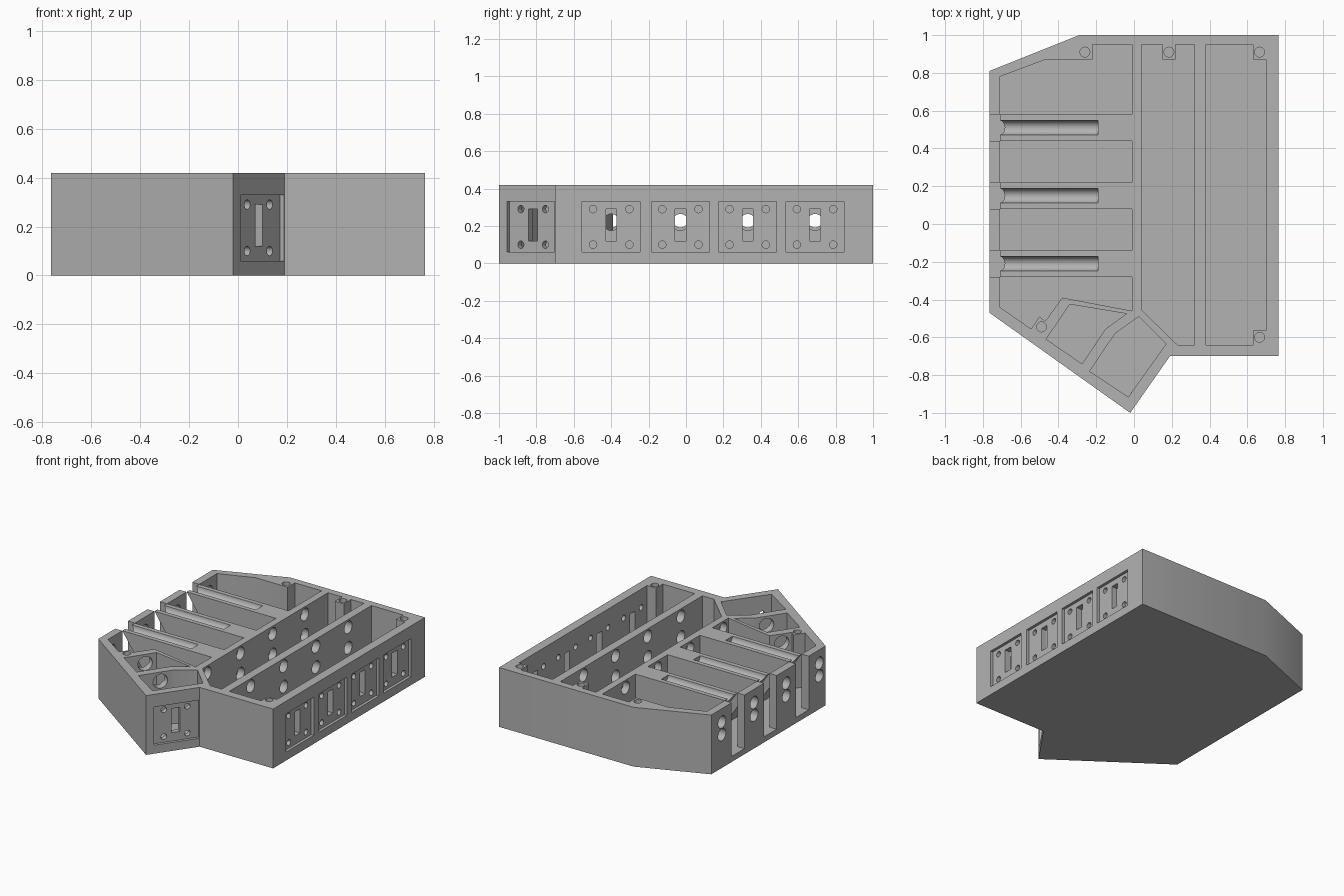
import bpy, bmesh, math
from mathutils import Matrix, Vector

if "Cube" in bpy.data.objects:
    bpy.data.objects.remove(bpy.data.objects["Cube"])

HEIGHT, FLOOR, ABOVE = 0.42, 0.04, 0.5
BAYS = [-0.40, -0.03, 0.33, 0.69]          # centres of the four bays along y
RIBS = [-0.21, 0.15, 0.51]                 # centres of the solid ribs between them

# Colour
grey = bpy.data.materials.new("light_grey")
grey.use_nodes = True
grey.diffuse_color = (0.45, 0.45, 0.45, 1)
grey.node_tree.nodes["Principled BSDF"].inputs["Base Color"].default_value = (0.45, 0.45, 0.45, 1)


# Helpers
def prism(bm, pts, low, high, frame=Matrix()):
    """Extrude a closed outline from low to high along the local z of frame."""
    bottom = [bm.verts.new(frame @ Vector((x, y, low))) for x, y in pts]
    top = [bm.verts.new(frame @ Vector((x, y, high))) for x, y in pts]
    n = len(pts)
    bm.faces.new(bottom[::-1])
    bm.faces.new(top)
    for i in range(n):
        j = (i + 1) % n
        bm.faces.new((bottom[i], bottom[j], top[j], top[i]))


def rect(x0, x1, y0, y1):
    return [(x0, y0), (x1, y0), (x1, y1), (x0, y1)]


def circle(x, y, r, n=24):
    return [(x + r * math.cos(math.tau * i / n), y + r * math.sin(math.tau * i / n)) for i in range(n)]


def wall_frame(origin, along):
    """Local x runs along a wall, y up, z out of it."""
    a, up = Vector(along).normalized(), Vector((0, 0, 1))
    m = Matrix((a, up, a.cross(up))).transposed().to_4x4()
    m.translation = origin
    return m


def make(name, bm):
    bmesh.ops.recalc_face_normals(bm, faces=bm.faces)
    mesh = bpy.data.meshes.new(name)
    bm.to_mesh(mesh)
    bm.free()
    mesh.materials.append(grey)
    ob = bpy.data.objects.new(name, mesh)
    bpy.context.collection.objects.link(ob)
    return ob


def carve(body, bm):
    """Subtract a set of separate solids from the body."""
    cutter = make("cutter", bm)
    cutter.hide_render = True
    mod = body.modifiers.new("carve", 'BOOLEAN')
    mod.operation, mod.solver, mod.object = 'DIFFERENCE', 'EXACT', cutter
    bpy.ops.object.select_all(action='DESELECT')
    bpy.context.view_layer.objects.active = body
    body.select_set(True)
    bpy.ops.object.modifier_apply(modifier=mod.name)
    bpy.data.objects.remove(cutter)


# Solid tray block
bm = bmesh.new()
prism(bm, [(-0.29, 1), (-0.765, 0.81), (-0.765, -0.47), (-0.02, -1), (0.19, -0.7),
           (0.765, -0.7), (0.765, 1)], 0, HEIGHT)
tray = make("tray_body", bm)

# Open pockets
pockets = [
    [(-0.71, 0.78), (-0.47, 0.87), (-0.22, 0.87), (-0.22, 0.95), (-0.01, 0.95), (-0.01, 0.58), (-0.71, 0.58)],
    rect(-0.71, -0.01, 0.22, 0.44),
    rect(-0.71, -0.01, -0.14, 0.08),
    [(-0.71, -0.28), (-0.01, -0.28), (-0.01, -0.46), (-0.38, -0.39), (-0.47, -0.515), (-0.5, -0.49),
     (-0.545, -0.555), (-0.71, -0.44)],
    [(-0.34, -0.425), (-0.04, -0.475), (-0.15, -0.555), (-0.275, -0.74), (-0.465, -0.61)],
    [(0.025, -0.49), (0.17, -0.635), (-0.03, -0.915), (-0.235, -0.78), (-0.1, -0.58)],
    [(0.04, 0.95), (0.15, 0.95), (0.15, 0.87), (0.22, 0.87), (0.22, 0.95), (0.32, 0.95), (0.32, -0.64),
     (0.23, -0.64), (0.04, -0.455)],
    [(0.38, 0.95), (0.63, 0.95), (0.63, 0.87), (0.7, 0.87), (0.7, -0.565), (0.63, -0.565), (0.63, -0.64),
     (0.38, -0.64)],
]
bm = bmesh.new()
for outline in pockets:
    prism(bm, outline, FLOOR, ABOVE)
carve(tray, bm)

# Notches in the side wall, undercutting the rib ends
bm = bmesh.new()
for y in RIBS:
    prism(bm, [(-0.8, FLOOR), (-0.45, FLOOR), (-0.71, HEIGHT), (-0.71, ABOVE), (-0.8, ABOVE)],
          -0.071, 0.071, wall_frame((0, y, 0), (1, 0, 0)))
carve(tray, bm)

# Half-round troughs on the ribs and screw holes in the corner posts
across = (0, 1, 0)
bm = bmesh.new()
for y in RIBS:
    prism(bm, circle(0, 0, 0.038), -0.8, -0.19, wall_frame((0, y, HEIGHT), across))
for x, y in [(-0.26, 0.91), (0.185, 0.91), (0.665, 0.91), (0.665, -0.6), (-0.49, -0.545)]:
    prism(bm, circle(x, y, 0.026), 0.2, ABOVE)
carve(tray, bm)

# Switch panels: four on the long side, one on the angled wall (frame, screw spacing)
angled = wall_frame((0.1, -0.829, 0), (0.21, 0.3, 0))
panels = [(wall_frame((0.765, y, 0), across), 0.097) for y in BAYS] + [(angled, 0.08)]
bm = bmesh.new()
for frame, _ in panels:
    prism(bm, rect(-0.155, 0.155, 0.06, 0.33), -0.02, 0.02, frame)
carve(tray, bm)
bm = bmesh.new()
for frame, gap in panels:
    prism(bm, rect(-0.029, 0.029, 0.12, 0.29), -0.1, 0.01, frame)
    for side in (-gap, gap):
        for z in (0.1, 0.29):
            prism(bm, circle(side, z, 0.02, 16), -0.1, 0.01, frame)
carve(tray, bm)

# Cable holes through the inner walls and the outer side wall
bm = bmesh.new()
for y in BAYS:
    frame = wall_frame((0, y, 0), across)
    for z in (0.22, 0.365):
        prism(bm, circle(0, z, 0.044), -0.05, 0.42, frame)
    for z in (0.235, 0.325):
        prism(bm, circle(0, z, 0.043), -0.8, -0.68, frame)
for z in (0.22, 0.355):
    prism(bm, circle(0, z, 0.05), -0.67, -0.2, angled)
carve(tray, bm)

bpy.ops.object.shade_smooth_by_angle(angle=math.radians(30))
